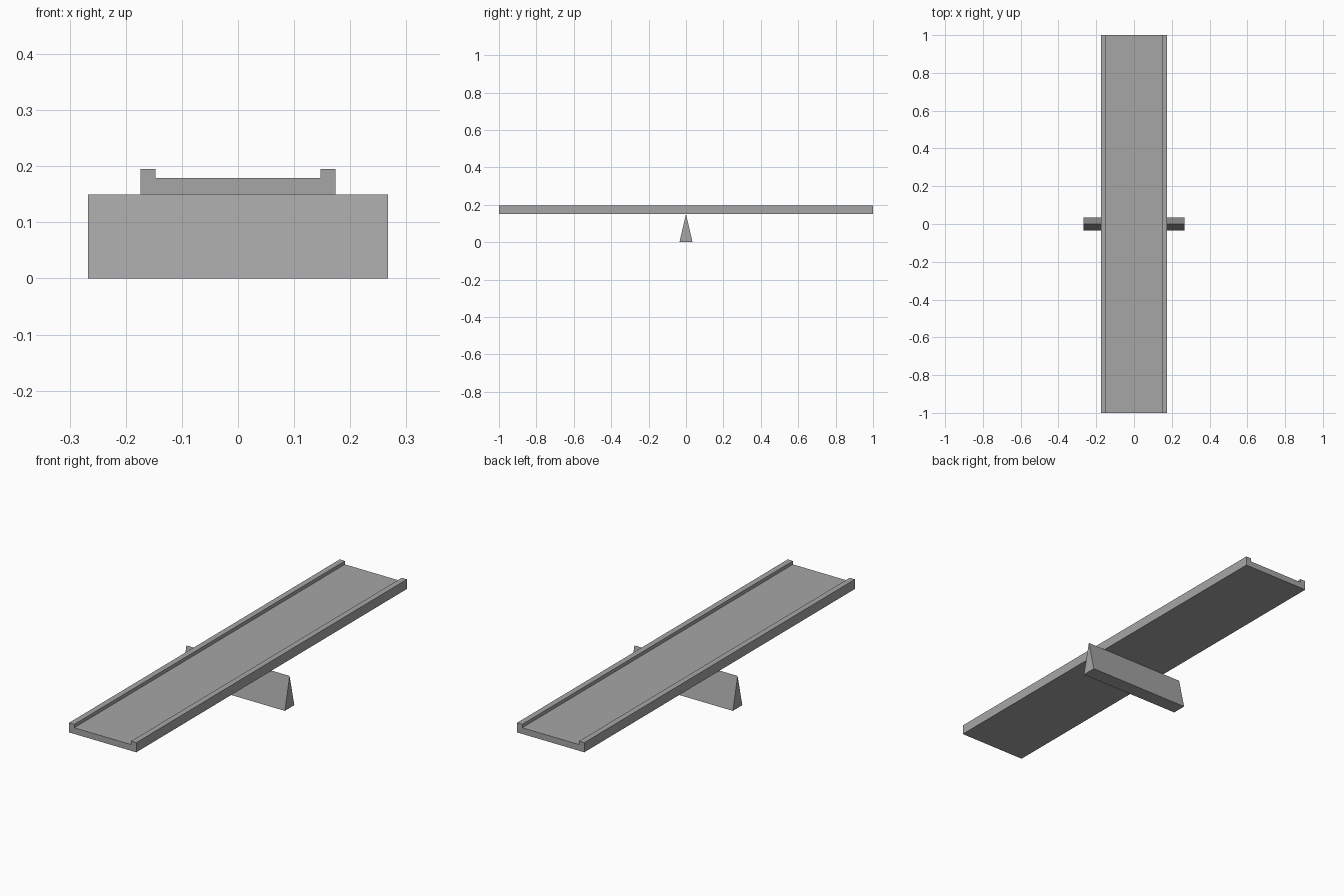
import bpy
import bmesh
from mathutils import Vector

cube = bpy.data.objects.get("Cube")
if cube:
    bpy.data.objects.remove(cube, do_unlink=True)

# Single flat grey
GREY = (0.38, 0.38, 0.38, 1.0)
grey = bpy.data.materials.new("plain grey")
grey.use_nodes = True
grey.diffuse_color = GREY
grey.node_tree.nodes["Principled BSDF"].inputs["Base Color"].default_value = GREY


def extrude_profile(name, points, travel):
    """Closed solid: a flat profile swept along a straight vector."""
    bm = bmesh.new()
    face = bm.faces.new([bm.verts.new(p) for p in points])
    swept = bmesh.ops.extrude_face_region(bm, geom=[face], use_keep_orig=True)
    moved = [g for g in swept["geom"] if isinstance(g, bmesh.types.BMVert)]
    bmesh.ops.translate(bm, verts=moved, vec=Vector(travel))
    bmesh.ops.recalc_face_normals(bm, faces=bm.faces[:])
    mesh = bpy.data.meshes.new(name)
    bm.to_mesh(mesh)
    bm.free()
    mesh.materials.append(grey)
    obj = bpy.data.objects.new(name, mesh)
    bpy.context.collection.objects.link(obj)
    return obj


# Plank: shallow channel with a raised lip along each long edge
half = [(0.174, 0.15), (0.174, 0.195), (0.147, 0.195), (0.147, 0.179)]
section = half + [(-x, z) for x, z in reversed(half)]
extrude_profile("plank", [(x, -1.0, z) for x, z in section], (0, 2.0, 0))

# Pivot: triangular prism lying across under the plank
triangle = [(-0.035, 0.0), (0.035, 0.0), (0.0, 0.15)]
extrude_profile("pivot", [(-0.267, y, z) for y, z in triangle], (0.534, 0, 0))
